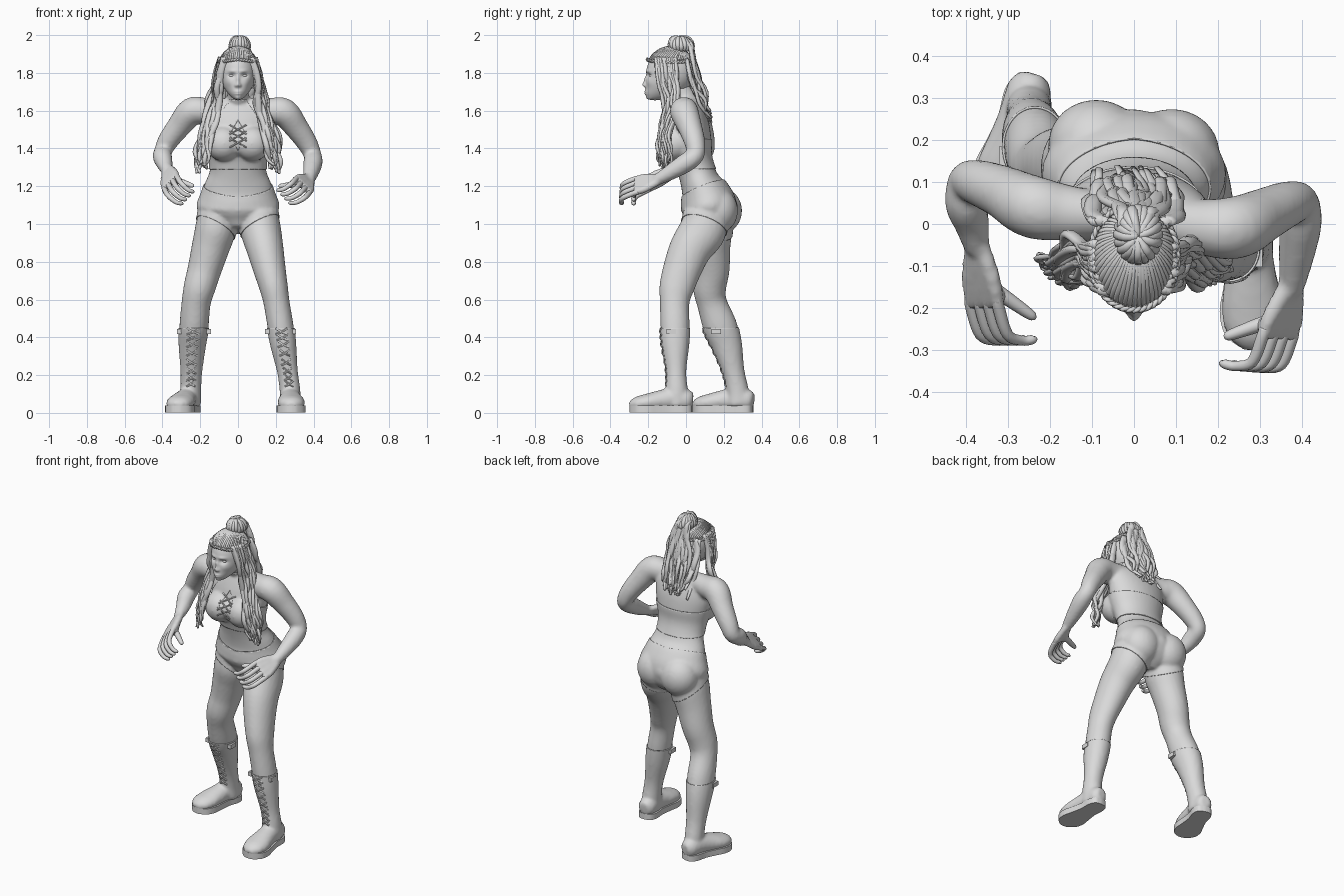
import bpy, bmesh, math, random
from mathutils import Vector, Matrix
from mathutils.bvhtree import BVHTree

cube = bpy.data.objects.get("Cube")
if cube:
    bpy.data.objects.remove(cube)
random.seed(4)
clay = bpy.data.materials.new("clay grey")
clay.use_nodes = True
clay.diffuse_color = (0.7, 0.7, 0.7, 1)
clay.node_tree.nodes["Principled BSDF"].inputs["Base Color"].default_value = clay.diffuse_color
Y, Z = Vector((0, 1, 0)), Vector((0, 0, 1))

def finish(name, bm, sharp=180):
    me = bpy.data.meshes.new(name)
    bm.to_mesh(me)
    bm.free()
    me.materials.append(clay)
    me.shade_smooth()
    me.set_sharp_from_angle(angle=math.radians(sharp))
    ob = bpy.data.objects.new(name, me)
    bpy.context.collection.objects.link(ob)
    return ob

def spline(pts, steps):
    """Smooth curve through points of any dimension."""
    p = [Vector(q) for q in pts]
    p = [p[0] * 2 - p[1]] + p + [p[-1] * 2 - p[-2]]
    out = []
    for a, b, c, d in zip(p, p[1:], p[2:], p[3:]):
        for t in (k / steps for k in range(steps)):
            out.append((b * 2 + (c - a) * t + (a * 2 - b * 5 + c * 4 - d) * t**2
                        + (b * 3 - a - c * 3 + d) * t**3) * 0.5)
    return out + [p[-2]]

def tube(bm, pts, ref=Y, n=20, steps=5):
    """Loft of ellipses along x, y, z, radius[, second radius]."""
    s = spline([tuple(p) if len(p) == 5 else (*p, p[3]) for p in pts], steps)
    rings = []
    for i, q in enumerate(s):
        t = (s[min(i + 1, len(s) - 1)] - s[max(i - 1, 0)]).to_3d().normalized()
        u = ref.cross(t).normalized()
        v = t.cross(u)
        rings.append([bm.verts.new(q.to_3d() + u * q[3] * math.cos(a) + v * q[4] * math.sin(a))
                      for a in (math.tau * k / n for k in range(n))])
    for a, b in zip(rings, rings[1:]):
        for k in range(n):
            j = (k + 1) % n
            bm.faces.new((a[k], a[j], b[j], b[k]))
    bm.faces.new(rings[0][::-1])
    bm.faces.new(rings[-1])

def ball(bm, co, size):
    m = Matrix.Translation(co) @ Matrix.Diagonal((*size, 1))
    bmesh.ops.create_uvsphere(bm, u_segments=24, v_segments=16, radius=1, matrix=m)

def hand(bm, side, *points):
    """Palm joins the body; curled fingers and thumb stay separate."""
    w, k, t, th, ac = map(Vector, points)
    fingers = bmesh.new()
    for i in range(4):
        o = ac * (i - 1.5) / 3
        tube(bm, [(*(w + o * 0.35), .02), (*w.lerp(k, .55) + o * .85, .02), (*(k + o), .016)], Z, 10)
        out = Vector((0.2 * (k - t).x, -0.03, 0))
        tube(fingers, [(*(k.lerp(w, .2) + o), .013), (*(k + o), .0145), (*(k.lerp(t, .45) + out + o), .0135),
                       (*(k.lerp(t, .8) + out * .6 + o * .95 - Z * .006), .012),
                       (*(t + o * .9), .0105), (*(t + o * .9 - out * .2 - Z * .004), .004)], Z, 10)
    base = w.lerp(k, 0.45) + (th - w) * 0.2
    tube(bm, [(*w, .022), (*base, .023), (*base.lerp(th, 0.3), .018)], Z, 10)
    tube(fingers, [(*base, .018), (*base.lerp(th, .55), .0155), (*base.lerp(th, .9), .012), (*th, .005)], Z, 10)
    finish(side + "_fingers", fingers)

# Body: overlapping lofts welded into one skin
bm = bmesh.new()
tube(bm, [(0, .1, .97, .06, .08), (0, .115, 1.03, .17, .13), (0, .12, 1.09, .215, .145), (0, .1, 1.16, .194, .13),
          (0, .075, 1.22, .173, .105), (0, .055, 1.28, .15, .098), (0, .035, 1.35, .152, .1), (0, .02, 1.43, .172, .115),
          (0, .02, 1.52, .185, .105), (0, .02, 1.6, .175, .08), (0, .02, 1.66, .085, .055)], n=32)
tube(bm, [(0, .03, 1.56, .07), (0, .01, 1.64, .06), (0, -.05, 1.74, .055), (0, -.07, 1.8, .05)])
ball(bm, (-.09, .19, 1.07), (.11, .102, .115))
ball(bm, (.09, .168, 1.07), (.11, .102, .115))
ball(bm, (0, .175, 1.09), (.08, .095, .08))
ball(bm, (0, -.06, 1.43), (.07, .074, .07))
for s in (-1, 1):
    ball(bm, (s * .076, -.06, 1.425), (.09, .088, .088))
left_leg = [(.11, .1, 1.06, .1, .11), (.12, .09, .97, .108, .125), (.143, .025, .87, .098, .113),
            (.167, -.02, .76, .086, .102), (.19, -.05, .66, .075, .092), (.205, -.06, .58, .069, .078),
            (.225, -.058, .46, .069, .077), (.24, -.057, .36, .064, .07), (.262, -.053, .22, .05, .05),
            (.275, -.05, .12, .05, .055), (.278, -.05, .04, .05, .06)]
right_leg = [(-.11, .12, 1.06, .1, .11), (-.12, .125, .97, .108, .12), (-.147, .13, .87, .1, .105),
             (-.177, .135, .76, .09, .096), (-.205, .125, .66, .084, .088), (-.222, .138, .58, .077, .08),
             (-.233, .18, .46, .077, .09), (-.242, .215, .36, .068, .078), (-.247, .25, .22, .053, .055),
             (-.25, .272, .12, .05, .055), (-.25, .28, .04, .05, .06)]
tube(bm, left_leg, n=24)
tube(bm, right_leg, n=24)
tube(bm, [(.05, .01, 1.615, .05), (.17, -.008, 1.6, .068), (.245, -.008, 1.59, .075), (.31, .022, 1.51, .064),
          (.365, .047, 1.43, .055), (.395, .05, 1.365, .047), (.397, 0, 1.325, .051),
          (.387, -.08, 1.275, .042), (.375, -.16, 1.23, .029)], Vector((1, 0, .9)))
tube(bm, [(-.05, .02, 1.615, .05), (-.17, .028, 1.6, .068), (-.245, .042, 1.595, .075), (-.31, .075, 1.52, .064),
          (-.37, .098, 1.44, .055), (-.397, .1, 1.385, .047), (-.4, .05, 1.355, .051),
          (-.387, 0, 1.315, .042), (-.375, -.06, 1.28, .029)], Vector((-1, 0, .9)))
hand(bm, "left", (.375, -.15, 1.235), (.34, -.275, 1.2), (.245, -.335, 1.145), (.215, -.27, 1.2), (.07, -.005, -.075))
hand(bm, "right", (-.375, -.05, 1.285), (-.355, -.2, 1.215), (-.27, -.275, 1.14), (-.235, -.225, 1.2), (-.065, 0, -.07))

# Feet and soles: heel to toe
feet = {"left": (Vector((.272, .035, 0)), Vector((.285, -.3, 0))),
        "right": (Vector((-.24, .355, 0)), Vector((-.33, .037, 0)))}
shape = [(.01, .03, .04, .065), (.1, .048, .052, .068), (.3, .05, .055, .075), (.5, .058, .05, .066),
         (.7, .068, .042, .056), (.88, .058, .034, .046), (.98, .025, .018, .036)]
for side, (heel, toe) in feet.items():
    tube(bm, [(*(heel.lerp(toe, f) + Z * z), a, b) for f, a, b, z in shape], Z)
    sole = bmesh.new()
    w = Z.cross((toe - heel).normalized())
    edge = spline([(0, 0), (.03, .038), (.15, .056), (.35, .055), (.55, .066), (.72, .077), (.88, .067), (.98, .03), (1, 0)], 4)
    line = [(f, a) for f, a in edge] + [(f, -a) for f, a in edge[-2:0:-1]]
    face = sole.faces.new([sole.verts.new(heel.lerp(toe, f) + w * a + Z * .002) for f, a in line])
    top = bmesh.ops.extrude_face_region(sole, geom=[face])
    bmesh.ops.translate(sole, vec=Z * .036, verts=[v for v in top["geom"] if isinstance(v, bmesh.types.BMVert)])
    bmesh.ops.recalc_face_normals(sole, faces=sole.faces)
    finish(side + "_boot_sole", sole, 40)

body = finish("body", bm)
mod = body.modifiers.new("weld", "REMESH")
mod.mode, mod.voxel_size, mod.use_smooth_shade = "VOXEL", 0.0105, True
mod = body.modifiers.new("soften", "SMOOTH")
mod.factor, mod.iterations = 0.5, 4
skin = bpy.data.meshes.new_from_object(body.evaluated_get(bpy.context.evaluated_depsgraph_get()))
body.modifiers.clear()
body.data = skin
skin.materials.clear()
skin.materials.append(clay)
probe = bmesh.new()
probe.from_mesh(skin)
tree = BVHTree.FromBMesh(probe)
probe.free()

def garment(name, cuts, keep):
    """Shell of the body, cut along planes z = c + a|x| + b*y."""
    g = bmesh.new()
    g.from_mesh(skin)
    for c, a, b in cuts:
        for s in ((1, -1) if a else (1,)):
            bmesh.ops.bisect_plane(g, geom=g.verts[:] + g.edges[:] + g.faces[:],
                                   plane_co=(0, 0, c), plane_no=(-a * s, -b, 1))
    mids = [(f, f.calc_center_median()) for f in g.faces]
    bmesh.ops.delete(g, geom=[f for f, p in mids if not keep(abs(p.x), p.y, p.z)], context="FACES")
    m = finish(name, g, 50).modifiers.new("thickness", "SOLIDIFY")
    m.thickness, m.offset = .005, 1

garment("shorts", [(.955, .55, -.35), (1.15, .1, .4)],
        lambda x, y, z: y > -.1 and x < .26 and .955 + .55 * x - .35 * y < z < 1.15 + .1 * x + .4 * y)
garment("halter_top", [(1.29, 0, 0), (1.45, 0, 0), (1.66, 0, 0), (1.72, -1.5, 0), (1.55, -1.8, 0), (1.39, 1.8, 0)],
        lambda x, y, z: x < .21 and 1.29 < z < (1.72 - 1.5 * x if y < .04 else 1.45) and z < 1.66
        and not (y < 0 and 1.39 + 1.8 * x < z < 1.55 - 1.8 * x))
garment("boots", [(.45, 0, 0)], lambda x, y, z: z < .45)

# Laces: cords laid over the front surface
def cord(b, pts, r):
    hits = [tree.ray_cast(Vector((x, -1, z)), Y)[0] for x, z in pts]
    tube(b, [(h.x, h.y - .006, h.z, r) for h in hits], Vector((.3, 1, .2)), 6, 2)

bm = bmesh.new()
for z in (1.405, 1.44, 1.475):
    for s in (-1, 1):
        cord(bm, [(s * .045, z), (0, z + .025), (-s * .045, z + .05)], .004)
finish("chest_laces", bm)
bm = bmesh.new()
for leg in (left_leg, right_leg):
    for x, y, z, a, b in spline(leg[6:10], 3)[1:-1]:
        for s in (-1, 1):
            cord(bm, [(x - s * a * .45, z - .012), (x, z), (x + s * a * .45, z + .02)], .005)
    # Small buckles at the boot top
    x, y, z, a, b = leg[6]
    for s in (-1, 1):
        bmesh.ops.create_cube(bm, size=1, matrix=Matrix.Translation((x + s * a, y - .02, z - .03))
                              @ Matrix.Diagonal((.024, .05, .026, 1)))
finish("boot_laces_and_buckles", bm, 60)

# Head: shaped sphere with face features raised and pressed in
bm = bmesh.new()
bmesh.ops.create_icosphere(bm, subdivisions=6, radius=1)
features = [(0, 1.738, .012, .014, -.017), (0, 1.765, .009, .02, -.01), (0, 1.695, .022, .012, -.008),
            (0, 1.662, .022, .014, -.008), (0, 1.695, .02, .003, .004)]
for s in (-1, 1):
    features += [(s * .033, 1.786, .019, .012, .014), (s * .03, 1.81, .022, .009, -.005),
                 (s * .012, 1.733, .007, .008, -.006), (s * .048, 1.75, .022, .022, -.006)]
for v in bm.verts:
    x, y, z = v.co
    low = max(0, -z)
    v.co = (x * .094 * (1 - .3 * low**2), -.085 + .125 * y - .08 * low**2, 1.795 + .14 * z)
    if y < -.2:
        v.co.y += sum(d * math.exp(-((v.co.x - fx) / rx)**2 - ((v.co.z - fz) / rz)**2)
                      for fx, fz, rx, rz, d in features)
finish("head", bm)
bm = bmesh.new()
for s in (-1, 1):
    ball(bm, (s * .033, -.178, 1.786), (.017, .016, .01))
finish("eyes", bm)

# Hair cap with strands combed back into a topknot
bm = bmesh.new()
C, R = Vector((0, -.08, 1.81)), Vector((.108, .13, .13))
ball(bm, C, R)
mids = [(f, f.calc_center_median()) for f in bm.faces]
bmesh.ops.delete(bm, geom=[f for f, p in mids if p.z < (1.865 if p.y < -.1 else 1.72)], context="FACES")
finish("hair_cap", bm)
bm = bmesh.new()
for a in (math.tau * i / 56 for i in range(56)):
    root = Vector((math.cos(a) * .88, math.sin(a) * .88, .45))
    dirs = [root.lerp(Vector((.08, .4, .9)), k / 4).normalized() for k in range(5)]
    tube(bm, [(*(C + d * R), random.uniform(.006, .009), .004) for d in dirs], Vector((.1, .2, 1)), 6, 3)
for a in (math.tau * i / 20 for i in range(20)):
    c, s, j = math.cos(a), math.sin(a), random.uniform(-.006, .006)
    tube(bm, [(.01 + .035 * c, -.025 + .045 * s, 1.92, .012), (.01 + .047 * c, -.025 + .06 * s, 1.945 + j, .014),
              (.01 + .03 * c, -.03 + .04 * s, 1.98 + j, .012), (.01, -.03, 1.985, .01)], Vector((s, -c, .1)), 7, 3)
finish("topknot_hair", bm)

# Braided headband
bm = bmesh.new()
for phase in (0, math.pi):
    path = []
    for a in (math.tau * i / 96 for i in range(97)):
        t = 22 * a + phase
        r = 1.01 + .025 * math.cos(t)
        path.append((.104 * r * math.cos(a), -.08 + .124 * r * math.sin(a),
                     1.872 + .005 * math.sin(t) - .015 * abs(math.cos(a)), .0055))
    tube(bm, path, Z, 6, 1)
finish("braided_headband", bm)

# Long wavy locks blended between two guide paths
def locks(name, one, two, count, width):
    b = bmesh.new()
    for i in range(count):
        ph, end = random.uniform(0, math.tau), random.uniform(-.05, .03)
        path = []
        for k, (p, q) in enumerate(zip(one, two)):
            f = k / (len(one) - 1)
            c = Vector(p).lerp(Vector(q), (i + .5) / count)
            c += Vector((math.sin(ph + k * 2.2), math.cos(ph + k * 2.6), 0)) * .017 * f
            c += Vector((random.uniform(-1, 1), random.uniform(-1, 1), 0)) * .007
            w = width * (1 - .6 * f**3) * random.uniform(.8, 1.2)
            path.append((*(c - Z * end * f), w, w * .6))
        tube(b, path, Vector((.2, 1, .15)), 7, 4)
    finish(name, b)

inner = [(.068, -.165, 1.88), (.092, -.155, 1.8), (.1, -.14, 1.72), (.105, -.115, 1.64),
         (.12, -.13, 1.54), (.14, -.145, 1.44), (.165, -.14, 1.36), (.18, -.13, 1.32)]
outer = [(.09, -.05, 1.88), (.108, -.05, 1.8), (.122, -.04, 1.72), (.145, -.035, 1.65),
         (.18, -.07, 1.54), (.205, -.08, 1.44), (.22, -.085, 1.36), (.215, -.09, 1.29)]
for side, s in (("left", 1), ("right", -1)):
    locks(side + "_side_hair", [(s * x, y, z) for x, y, z in inner], [(s * x, y, z) for x, y, z in outer], 20, .018)
back = [(.09, 0, 1.87), (.108, .02, 1.79), (.115, .045, 1.71), (.105, .085, 1.63), (.08, .115, 1.56)]
locks("back_hair", back, [(-x, y, z) for x, y, z in back], 20, .02)
tail = [(.035, -.01, 1.965), (.042, .02, 1.945), (.06, .04, 1.87), (.08, .062, 1.77), (.08, .09, 1.67), (.06, .118, 1.55)]
locks("ponytail", tail, [(-x + .015, y, z) for x, y, z in tail], 18, .018)
